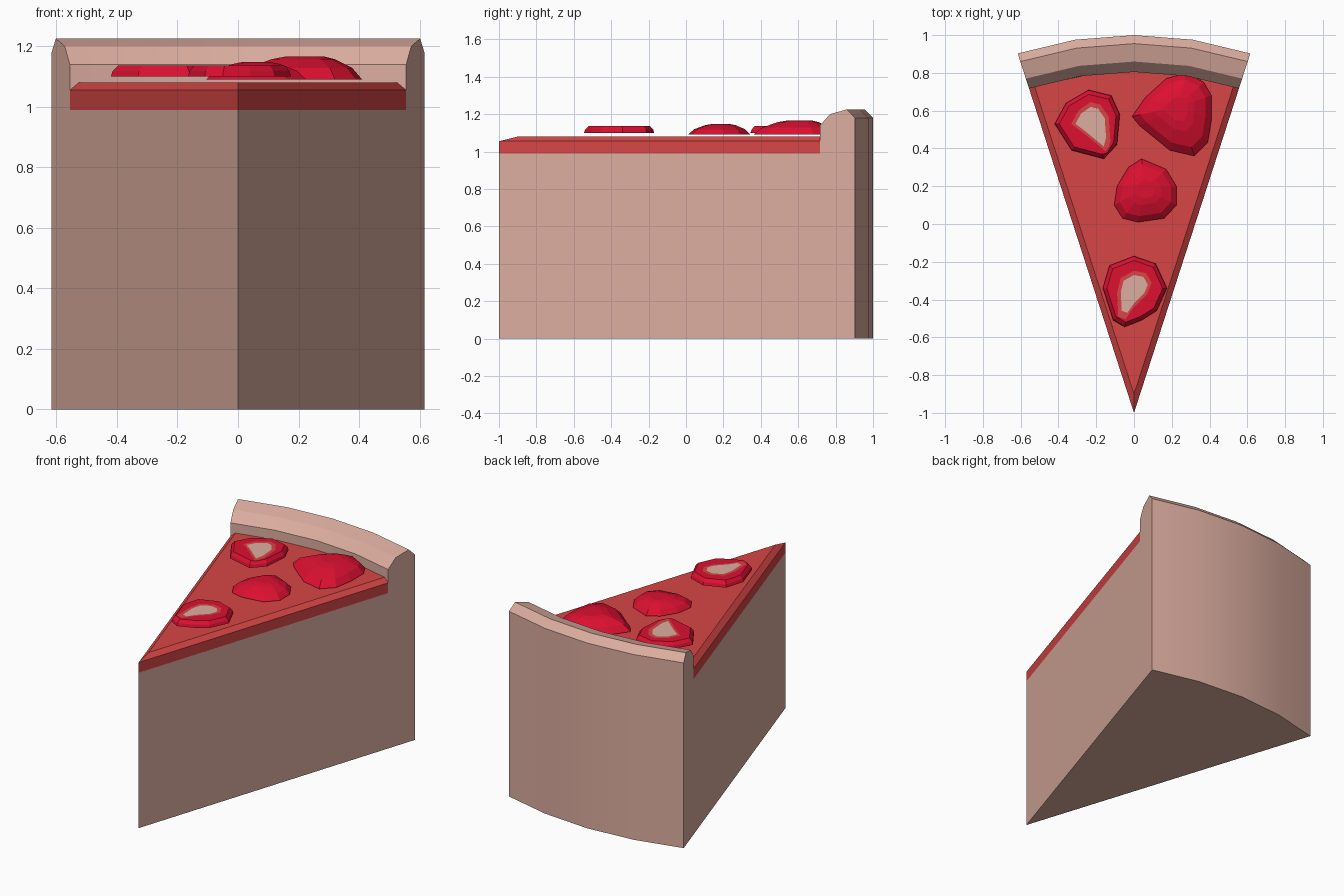
import bpy, bmesh
from math import sin, cos, radians

if "Cube" in bpy.data.objects:
    bpy.data.objects.remove(bpy.data.objects["Cube"])


def material(name, rgb):
    m = bpy.data.materials.new(name)
    m.use_nodes = True
    m.diffuse_color = (*rgb, 1)
    m.node_tree.nodes["Principled BSDF"].inputs["Base Color"].default_value = (*rgb, 1)
    return m


sponge = material("sponge", (0.72, 0.42, 0.35))
icing = material("red icing", (0.68, 0.06, 0.06))
berry = material("berry red", (0.72, 0.005, 0.03))


def stack(name, rings, mats, band=None):
    """Join rings of points, closing both ends; band gives a material per level."""
    bm = bmesh.new()
    loops = [[bm.verts.new(p) for p in ring] for ring in rings]
    n = len(loops[0])
    bm.faces.new(loops[0][::-1])
    for level, (a, b) in enumerate(zip(loops, loops[1:])):
        for i in range(n):
            j = (i + 1) % n
            f = bm.faces.new((a[i], a[j], b[j], b[i]))
            f.material_index = band[level] if band else 0
    top = bm.faces.new(loops[-1])
    top.material_index = band[-1] if band else 0
    bmesh.ops.remove_doubles(bm, verts=bm.verts, dist=0.0001)
    bmesh.ops.recalc_face_normals(bm, faces=bm.faces)
    mesh = bpy.data.meshes.new(name)
    bm.to_mesh(mesh)
    bm.free()
    ob = bpy.data.objects.new(name, mesh)
    bpy.context.collection.objects.link(ob)
    for m in mats:
        mesh.materials.append(m)
    return ob


def polar(r, z, angle):
    return (r * sin(angle), r * cos(angle) - 1, z)


def ring(outline, centre, scale, z):
    cx, cy = centre
    return [(cx + (x - cx) * scale, cy + (y - cy) * scale, z) for x, y in outline]


# Sponge wedge with raised rim: one profile swept about the tip
HALF = radians(17.93)
steps = [HALF * k / 2 for k in range(-2, 3)]
profile = [(0, 0), (2, 0), (2, 1.18), (1.955, 1.225), (1.86, 1.2),
           (1.805, 1.14), (1.805, 0.99), (0, 0.99)]
cake = stack("cake_wedge", [[polar(r, z, a) for r, z in profile] for a in steps], [sponge])

# Icing layer with bevelled upper edge
def sector(tip, spread, z):
    return [(0, tip, z)] + [polar(1.805, z, a * spread) for a in reversed(steps)]

stack("icing_layer", [sector(-1, 1, 0.99), sector(-1, 1, 1.055), sector(-0.9, 0.945, 1.08)], [icing])

# Halved berries lying cut side down
domes = {
    "back_left_berry": ((0.23, 0.62), 1.166, [
        (-0.01, 0.57), (0.03, 0.52), (0.19, 0.39), (0.32, 0.36), (0.39, 0.43),
        (0.41, 0.55), (0.41, 0.68), (0.37, 0.75), (0.28, 0.8), (0.17, 0.77), (0.06, 0.67)]),
    "middle_berry": ((0.06, 0.19), 1.147, [
        (0.04, 0.345), (-0.03, 0.3), (-0.09, 0.2), (-0.105, 0.1), (-0.06, 0.03),
        (0.02, 0.01), (0.16, 0.03), (0.225, 0.1), (0.225, 0.2), (0.17, 0.29)]),
}
for name, (c, top, outline) in domes.items():
    h = top - 1.09
    levels = [(1, 0), (0.82, 0.5), (0.5, 0.88), (0.3, 1)]
    stack(name, [ring(outline, c, s, 1.09 + h * t) for s, t in levels], [berry])

# Flat berry slices with a pale heart inset in the top
slices = {
    "front_slice": ((0, -0.35), [
        (0, -0.17), (-0.13, -0.22), (-0.165, -0.34), (-0.11, -0.51),
        (-0.05, -0.545), (0.04, -0.51), (0.12, -0.46), (0.175, -0.34), (0.115, -0.21)], [
        (0, -0.27), (-0.055, -0.3), (-0.07, -0.36), (-0.065, -0.46),
        (-0.035, -0.47), (0, -0.42), (0.055, -0.365), (0.073, -0.32), (0.05, -0.28)]),
    "back_right_slice": ((-0.23, 0.53), [
        (-0.24, 0.71), (-0.36, 0.64), (-0.42, 0.53), (-0.33, 0.39),
        (-0.16, 0.345), (-0.09, 0.42), (-0.075, 0.58), (-0.12, 0.68)], [
        (-0.23, 0.62), (-0.28, 0.585), (-0.31, 0.53), (-0.25, 0.485),
        (-0.16, 0.41), (-0.148, 0.46), (-0.155, 0.56), (-0.19, 0.61)]),
}
for name, (c, outline, heart) in slices.items():
    rings = [ring(outline, c, s, z) for s, z in ((1, 1.1), (0.97, 1.118), (0.87, 1.137))]
    rings += [ring(heart, c, s, 1.137) for s in (1.28, 1)]
    stack(name, rings, [berry, icing, sponge], [0, 0, 0, 1, 2])

# Smooth the curved back and rim, keeping the profile edges sharp
bpy.ops.object.select_all(action="DESELECT")
cake.select_set(True)
bpy.context.view_layer.objects.active = cake
bpy.ops.object.shade_smooth_by_angle(angle=radians(14))
